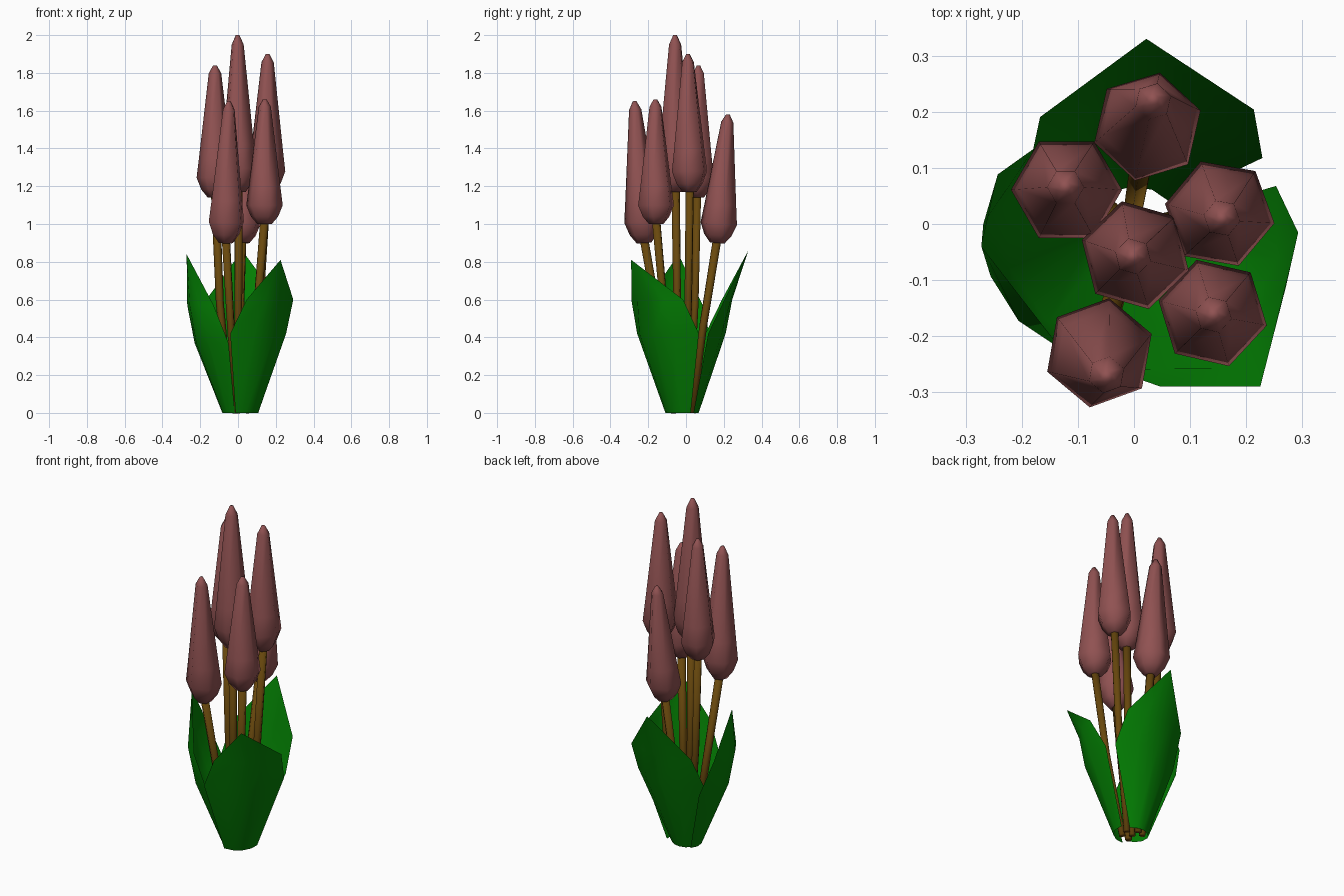
import bpy, bmesh
from math import sin, cos, pi, radians
from mathutils import Vector

if "Cube" in bpy.data.objects:
    bpy.data.objects.remove(bpy.data.objects["Cube"])


def material(name, rgb):
    m = bpy.data.materials.new(name)
    m.diffuse_color = (*rgb, 1)
    m.use_nodes = True
    m.node_tree.nodes["Principled BSDF"].inputs["Base Color"].default_value = m.diffuse_color
    return m


PINK = material("petal_pink", (0.28, 0.084, 0.084))
BROWN = material("stem_brown", (0.14, 0.065, 0.004))
GREEN = material("leaf_green", (0.001, 0.21, 0.001))


def finish(name, bm, mat):
    bmesh.ops.recalc_face_normals(bm, faces=bm.faces)
    me = bpy.data.meshes.new(name)
    bm.to_mesh(me)
    bm.free()
    me.materials.append(mat)
    for p in me.polygons:
        p.use_smooth = True
    ob = bpy.data.objects.new(name, me)
    bpy.context.collection.objects.link(ob)
    return ob


def lathe(name, start, end, profile, rot, mat, bow=0, sides=6):
    """Polygonal tube from start to end; profile = (fraction, radius).
    bow pushes the middle outward from the z axis."""
    bm = bmesh.new()
    start, end = Vector(start), Vector(end)
    turn = Vector((0, 0, 1)).rotation_difference(end - start)
    out = Vector((end.x, end.y, 0)).normalized() * bow
    rings = []
    for t, r in profile:
        c = start.lerp(end, t) + out * sin(pi * t)
        angles = [radians(rot + 360 * i / sides) for i in range(sides)]
        rings.append([bm.verts.new(c + turn @ Vector((r * cos(a), r * sin(a), 0)))
                      for a in angles])
    for lo, hi in zip(rings, rings[1:]):
        for i in range(sides):
            j = (i + 1) % sides
            bm.faces.new((lo[i], lo[j], hi[j], hi[i]))
    bm.faces.new(rings[0][::-1])
    bm.faces.new(rings[-1])
    return finish(name, bm, mat)


# Flower buds and stems: stem foot, bud bottom, bud tip, hexagon rotation, stem bow
BUD = [(0, 0.04), (0.06, 0.074), (0.15, 0.099), (0.3, 0.086),
       (0.94, 0.033), (1, 0.01)]
FLOWERS = [
    ((0.00, 0.033), (0.022, 0.165, 0.90), (0.035, 0.222, 1.58), 17, -0.008),
    ((-0.04, 0.02), (-0.120, 0.060, 1.14), (-0.122, 0.066, 1.84), 0, 0.018),
    ((0.05, 0.00), (0.152, 0.020, 1.17), (0.157, 0.010, 1.90), -10, 0.015),
    ((0.00, -0.015), (0.003, -0.055, 1.17), (-0.002, -0.058, 2.00), -16, 0.012),
    ((0.04, -0.05), (0.140, -0.158, 1.00), (0.142, -0.162, 1.66), -13, 0.012),
    ((-0.012, -0.06), (-0.064, -0.222, 0.90), (-0.048, -0.272, 1.65), 20, 0),
]
for n, (foot, low, tip, rot, bow) in enumerate(FLOWERS, 1):
    lathe(f"tulip_bud_{n}", low, tip, BUD, rot, PINK)
    lathe(f"stem_{n}", (*foot, 0), Vector(low) + Vector((0, 0, 0.02)),
          [(0, 0.019), (0.5, 0.021), (1, 0.023)], rot, BROWN, bow)


def leaf(name, axis, rows, tip, centre=(0, 0), flat=0, cols=4):
    """Curved leaf: arcs of (height, half angle, radius) closing to a tip.
    flat widens the edges so the arc is less round."""
    bm = bmesh.new()
    grid = []
    for z, half, r in rows:
        row = []
        for i in range(cols + 1):
            t = 2 * i / cols - 1
            a = radians(axis + half * t)
            k = r * (1 + flat * t * t)
            row.append(bm.verts.new((centre[0] * min(z * 2, 1) + k * cos(a),
                                     centre[1] * min(z * 2, 1) + k * sin(a), z)))
        grid.append(row)
    for lo, hi in zip(grid, grid[1:]):
        for i in range(cols):
            bm.faces.new((lo[i], lo[i + 1], hi[i + 1], hi[i]))
    top = bm.verts.new(tip)
    for i in range(cols):
        bm.faces.new((grid[-1][i], grid[-1][i + 1], top))
    return finish(name, bm, GREEN)


# Three leaves wrapped around the stems
leaf("leaf_back", 92, [(0, 60, 0.067), (0.42, 62, 0.21), (0.6, 44, 0.245)],
     (0.022, 0.33, 0.86), centre=(0.03, 0), flat=0.12)
leaf("leaf_left", 200, [(0, 58, 0.085), (0.37, 57, 0.235), (0.57, 40, 0.272)],
     (-0.272, -0.04, 0.84), flat=-0.05)
leaf("leaf_right", -42, [(0, 55, 0.11), (0.42, 57, 0.262), (0.6, 39, 0.293)],
     (0.225, -0.29, 0.81))
